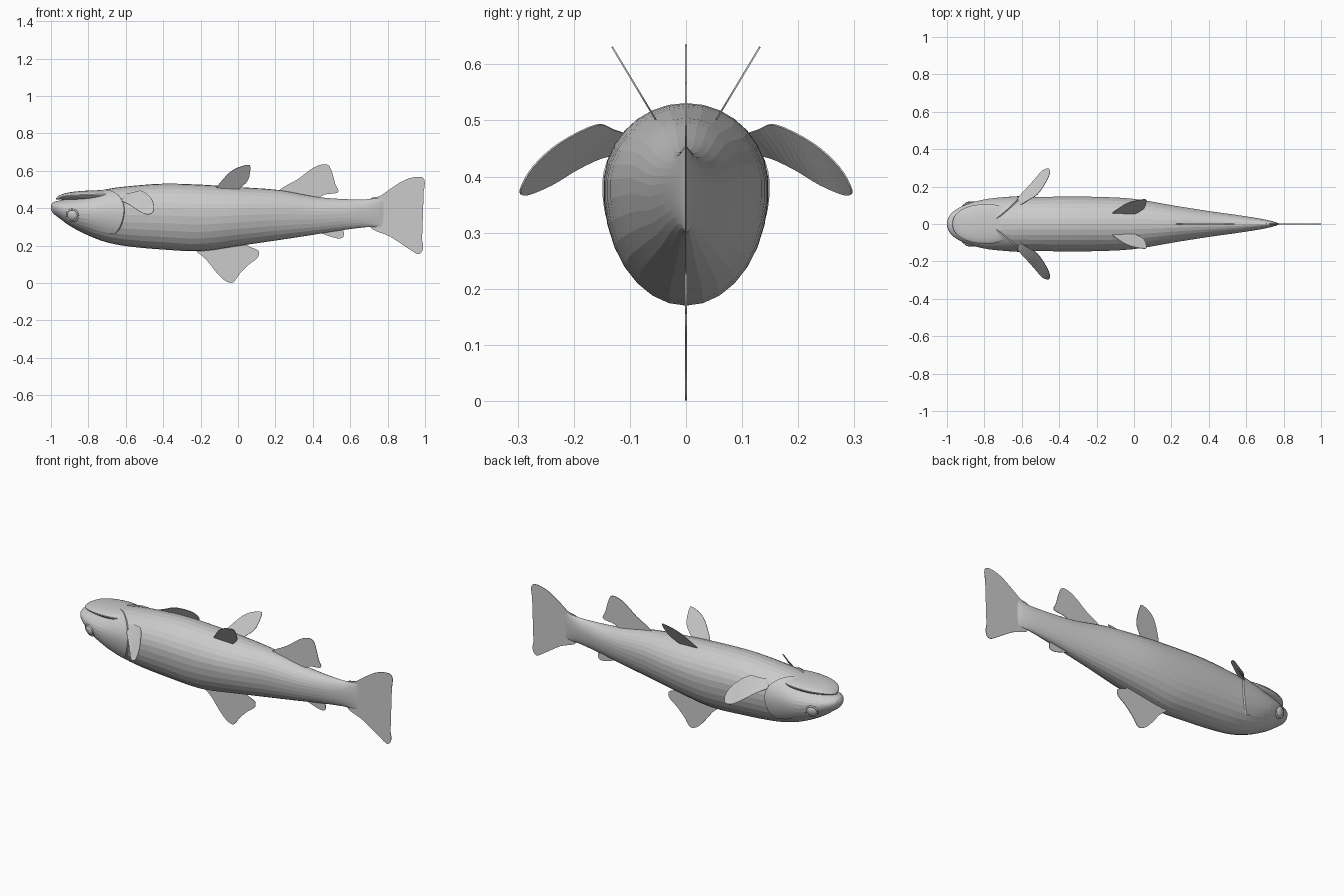
import bpy, bmesh, math
from mathutils import Vector

cube = bpy.data.objects.get("Cube")
if cube:
    bpy.data.objects.remove(cube)

grey = bpy.data.materials.new("plain_grey")
grey.use_nodes = True
GREY = (0.6, 0.6, 0.6, 1)
grey.diffuse_color = GREY
grey.node_tree.nodes["Principled BSDF"].inputs["Base Color"].default_value = GREY

SEGS = 30


def add_object(name, bm):
    bmesh.ops.recalc_face_normals(bm, faces=bm.faces)
    mesh = bpy.data.meshes.new(name)
    bm.to_mesh(mesh)
    bm.free()
    mesh.materials.append(grey)
    obj = bpy.data.objects.new(name, mesh)
    bpy.context.collection.objects.link(obj)
    return obj


def smooth(obj, angle):
    bpy.ops.object.select_all(action="DESELECT")
    obj.select_set(True)
    bpy.context.view_layer.objects.active = obj
    bpy.ops.object.shade_smooth_by_angle(angle=math.radians(angle))


def sample(stations, x):
    """Cubic interpolation of (x, bottom, top, half width) stations."""
    n = len(stations)
    i = max(k for k in range(n - 1) if k == 0 or stations[k][0] <= x)

    def slope(k, c):
        a, b = stations[max(k - 1, 0)], stations[min(k + 1, n - 1)]
        return (b[c] - a[c]) / (b[0] - a[0])

    p, q = stations[i], stations[i + 1]
    h = q[0] - p[0]
    t = (x - p[0]) / h
    return [(2*t**3 - 3*t*t + 1) * p[c] + (t**3 - 2*t*t + t) * h * slope(i, c)
            + (3*t*t - 2*t**3) * q[c] + (t**3 - t*t) * h * slope(i + 1, c)
            for c in (1, 2, 3)]


def section_point(stations, x, a, grow=0.0):
    """Point on the egg-shaped section at x; angle 0 is the top."""
    low, high, width = sample(stations, x)
    mid = low + (high - low) * 0.58
    half = (high - mid) if math.cos(a) > 0 else (mid - low)
    return Vector((x, (max(width, 0.001) + grow) * math.sin(a),
                   mid + (half + grow) * math.cos(a)))


def skin(bm, rows, closed=True):
    for r, s in zip(rows, rows[1:]):
        count = len(r) if closed else len(r) - 1
        for j in range(count):
            k = (j + 1) % len(r)
            bm.faces.new((r[j], r[k], s[k], s[j]))


def loft(name, stations, steps=3):
    bm = bmesh.new()
    xs = [p[0] + (q[0] - p[0]) * k / steps
          for p, q in zip(stations, stations[1:]) for k in range(steps)]
    xs.append(stations[-1][0])
    rows = [[bm.verts.new(section_point(stations, x, math.tau * j / SEGS))
             for j in range(SEGS)] for x in xs]
    skin(bm, rows)
    bm.faces.new(rows[0])
    bm.faces.new(rows[-1])
    return add_object(name, bm)


def fin(name, outline, place, side=1):
    """Thin plate with a rounded outline."""
    pts = [Vector(place(p)) for p in outline]
    n, curve = len(pts), []
    for i in range(n):
        a, b, c, d = (pts[(i + k) % n] for k in (-1, 0, 1, 2))
        for k in range(4):
            t = k / 4
            curve.append(0.5 * (2*b + (c - a)*t + (2*a - 5*b + 4*c - d)*t*t
                                + (3*b - a - 3*c + d)*t**3))
    bm = bmesh.new()
    bm.faces.new([bm.verts.new((p.x, p.y * side, p.z)) for p in curve])
    bmesh.ops.triangulate(bm, faces=bm.faces)
    obj = add_object(name, bm)
    mod = obj.modifiers.new("thickness", "SOLIDIFY")
    mod.thickness = 0.003
    mod.offset = 0
    return obj


# Body, lying belly up with the snout at -x
BODY = [(-1.0, .392, .416, .010), (-.99, .374, .430, .040),
        (-.96, .350, .440, .072), (-.9, .306, .452, .104),
        (-.8, .254, .474, .132), (-.7, .217, .502, .140),
        (-.58, .195, .518, .143), (-.4, .179, .531, .147),
        (-.2, .170, .526, .146), (0, .198, .513, .135),
        (.22, .230, .497, .098), (.41, .259, .462, .068),
        (.54, .280, .450, .050), (.68, .298, .447, .028),
        (.75, .300, .454, .012), (.78, .305, .452, .001)]
smooth(loft("body", BODY), 5)

# Lower jaw resting on the underside of the snout
JAW = [(-.972, .446, .455, .008), (-.96, .446, .466, .042),
       (-.92, .444, .481, .078), (-.85, .440, .491, .102),
       (-.75, .440, .496, .105), (-.66, .440, .498, .080)]
smooth(loft("lower_jaw", JAW), 25)

# Gill covers: raised shells whose rear edges meet in a V at the throat
for side, label in ((1, "left"), (-1, "right")):
    bm = bmesh.new()
    rows = []
    for i in range(9):
        u = i / 8
        row = []
        for j in range(17):
            a = math.radians(12 + 120 * j / 16)
            edge = -.79 + .18 * math.sin(min(a * 1.05, math.pi)) ** 0.8
            p = section_point(BODY, -.88 + (edge + .88) * u, a, -.004 + .011 * u)
            row.append(bm.verts.new((p.x, p.y * side, p.z)))
        rows.append(row)
    # Rear lip turned down into the body
    rows.append([bm.verts.new((v.co.x + .004, v.co.y * .94, v.co.z - .004))
                 for v in rows[-1]])
    skin(bm, rows, closed=False)
    smooth(add_object(label + "_gill_cover", bm), 30)

# Eyes: flattened balls in a thin rim
for side, label in ((1, "left"), (-1, "right")):
    spot = (-.885, side * .103, .362)
    tilt = (side * math.radians(-15), 0, side * math.radians(18))
    bpy.ops.mesh.primitive_uv_sphere_add(segments=20, ring_count=12, radius=.029,
                                         location=spot, rotation=tilt)
    eye = bpy.context.object
    eye.name = label + "_eye"
    eye.scale.y = .5
    eye.data.materials.append(grey)
    smooth(eye, 40)
    bpy.ops.mesh.primitive_torus_add(
        major_radius=.032, minor_radius=.005, major_segments=24, minor_segments=8,
        location=spot, rotation=(tilt[0] + math.pi / 2, 0, tilt[2]))
    rim = bpy.context.object
    rim.name = label + "_eye_rim"
    rim.data.materials.append(grey)
    smooth(rim, 60)


# Middle fins
def upright(p):
    return (p[0], 0, p[1])


fin("tail_fin", [(.70, .44), (.76, .465), (.81, .5), (.89, .55), (.96, .568),
                 (.995, .555), (.995, .5), (.97, .42), (.962, .36), (.975, .27),
                 (.99, .19), (.965, .155), (.91, .185), (.81, .25), (.70, .305)],
    upright)
fin("anal_fin", [(.22, .485), (.32, .555), (.41, .62), (.475, .634), (.50, .6),
                 (.52, .53), (.535, .485), (.46, .472), (.40, .44)], upright)
fin("adipose_fin", [(.44, .275), (.49, .25), (.54, .238), (.565, .25), (.55, .29)],
    upright)
fin("dorsal_fin", [(-.23, .19), (-.17, .125), (-.11, .05), (-.065, .01),
                   (-.025, .004), (.01, .05), (.06, .1), (.105, .135),
                   (.11, .172), (.06, .195), (.02, .22), (-.1, .22)], upright)


# Paired fins
PELVIC = [(-.12, .49), (-.075, .56), (-.02, .608), (.05, .631), (.066, .618),
          (.056, .555), (.02, .515), (-.03, .485)]
PECTORAL = [(-.64, .10, .43), (-.62, .14, .436), (-.575, .19, .415),
            (-.53, .24, .385), (-.49, .285, .367), (-.456, .295, .377),
            (-.45, .272, .418), (-.47, .225, .46), (-.515, .16, .492),
            (-.56, .13, .484), (-.63, .09, .465)]
for side, label in ((1, "left"), (-1, "right")):
    fin(label + "_pelvic_fin", PELVIC,
        lambda p: (p[0], .053 + (p[1] - .5) * .6, p[1]), side)
    fin(label + "_pectoral_fin", PECTORAL, lambda p: p, side)
